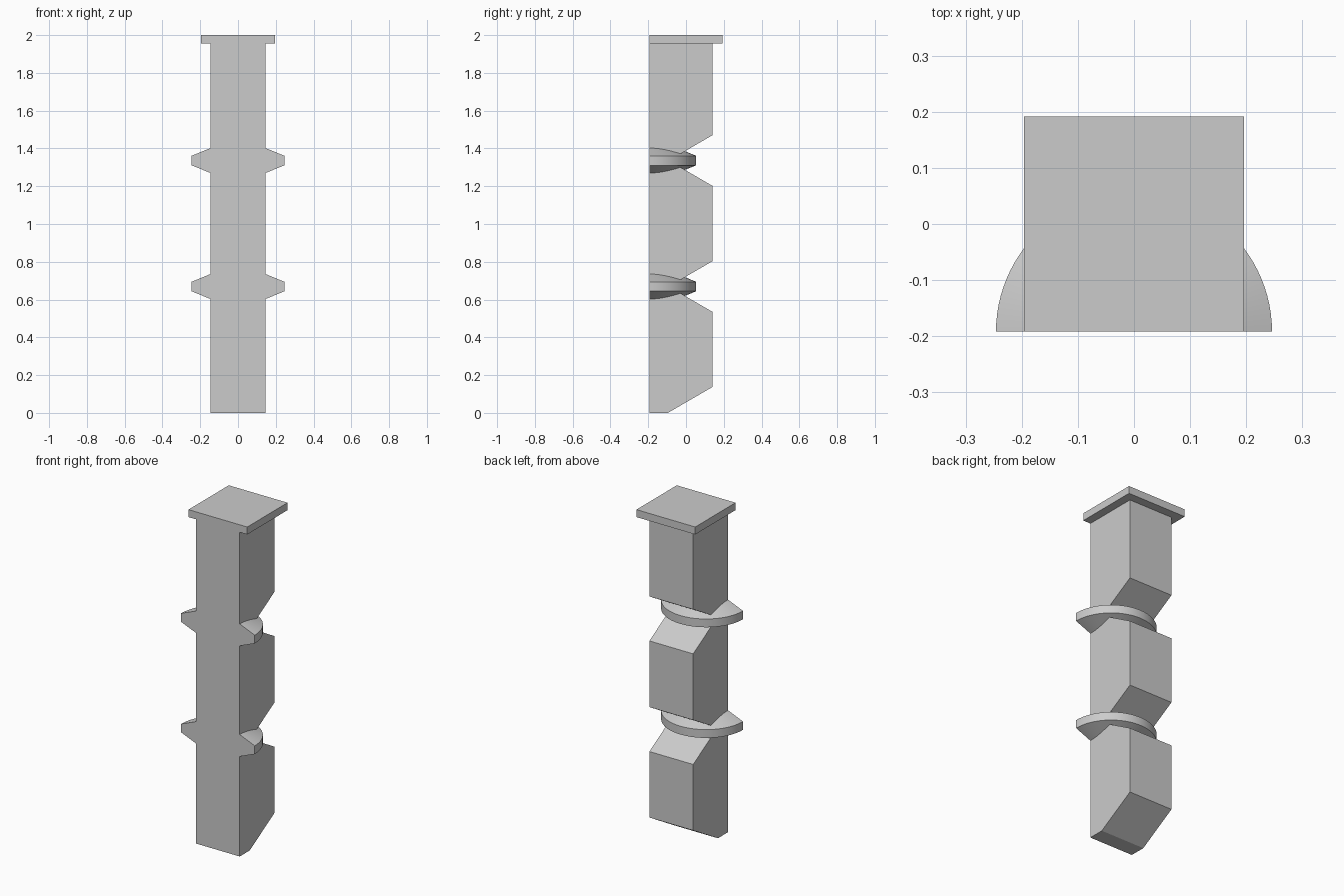
import bpy
import bmesh
from math import pi, radians
from mathutils import Vector

cube = bpy.data.objects.get("Cube")
if cube:
    bpy.data.objects.remove(cube, do_unlink=True)

FRONT, BACK = -0.192, 0.14      # depth of the post
HALF = 0.146                    # half width of the post
SLOPE = 0.58                    # rise of the slanted cuts
LEVELS = (0.669, 1.336)         # heights of the collars
TOP = 1.955

grey = bpy.data.materials.new("plain grey")
grey.use_nodes = True
colour = (0.6, 0.6, 0.6, 1)
grey.diffuse_color = colour
grey.node_tree.nodes["Principled BSDF"].inputs["Base Color"].default_value = colour


def make_object(name, bm):
    bmesh.ops.recalc_face_normals(bm, faces=bm.faces[:])
    mesh = bpy.data.meshes.new(name)
    bm.to_mesh(mesh)
    bm.free()
    mesh.materials.append(grey)
    obj = bpy.data.objects.new(name, mesh)
    bpy.context.collection.objects.link(obj)
    return obj


def extrude_x(name, profile, half):
    """Extrude a (y, z) outline across the width."""
    bm = bmesh.new()
    face = bm.faces.new([bm.verts.new((-half, y, z)) for y, z in profile])
    new = bmesh.ops.extrude_face_region(bm, geom=[face])["geom"]
    verts = [g for g in new if isinstance(g, bmesh.types.BMVert)]
    bmesh.ops.translate(bm, verts=verts, vec=(2 * half, 0, 0))
    return make_object(name, bm)


# Post with V notches in the back and a slanted foot
notch = 0.134
outline = [(FRONT, 0), (-0.096, 0), (BACK, 0.137)]
for level in LEVELS:
    outline += [(BACK, level - notch), (BACK - notch / SLOPE, level),
                (BACK, level + notch)]
outline += [(BACK, TOP), (FRONT, TOP)]
extrude_x("post", outline, HALF)

# Square cap slab
extrude_x("cap", [(FRONT, TOP), (-FRONT, TOP), (-FRONT, 2), (FRONT, 2)], 0.196)


# Half-round collars with bevelled rims
def collar(name, level):
    rim, edge, inner = 0.246, 0.025, 0.066
    profile = [(0, -inner), (HALF, -inner), (rim, -edge),
               (rim, edge), (HALF, inner), (0, inner)]
    bm = bmesh.new()
    verts = [bm.verts.new((r, FRONT, level + z)) for r, z in profile]
    edges = [bm.edges.new(pair) for pair in zip(verts, verts[1:])]
    bmesh.ops.spin(bm, geom=verts + edges, cent=Vector((0, FRONT, 0)),
                   axis=Vector((0, 0, 1)), angle=pi, steps=48)
    bmesh.ops.remove_doubles(bm, verts=bm.verts[:], dist=0.0001)
    bmesh.ops.holes_fill(bm, edges=bm.edges[:], sides=0)
    obj = make_object(name, bm)
    bpy.ops.object.select_all(action="DESELECT")
    bpy.context.view_layer.objects.active = obj
    obj.select_set(True)
    bpy.ops.object.shade_smooth_by_angle(angle=radians(20))


collar("lower_collar", LEVELS[0])
collar("upper_collar", LEVELS[1])
